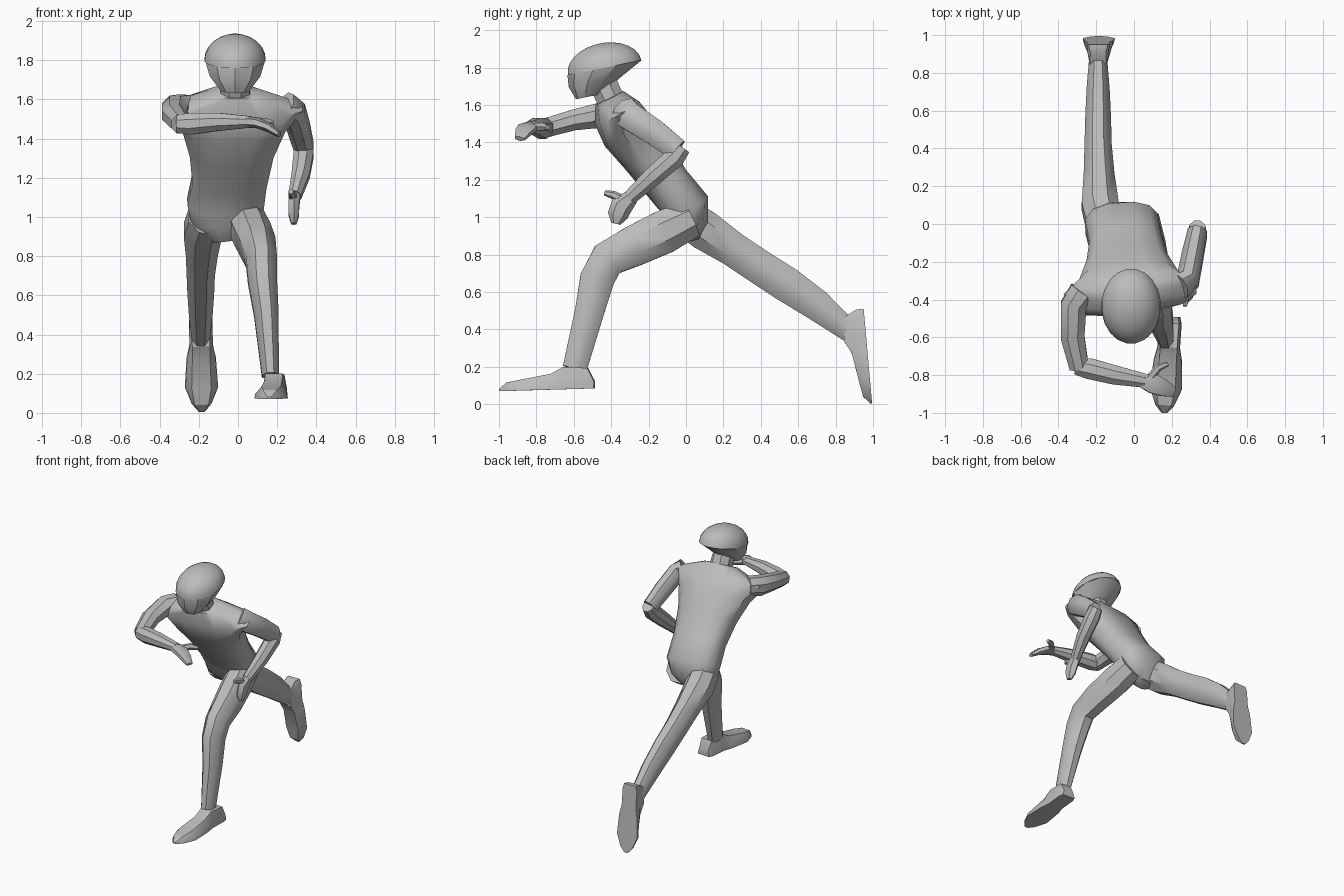
import bpy, bmesh, math
from mathutils import Vector

cube = bpy.data.objects.get("Cube")
if cube:
    bpy.data.objects.remove(cube)

grey = bpy.data.materials.new("plain grey")
grey.use_nodes = True
shade = (0.5, 0.5, 0.5, 1)
grey.diffuse_color = shade
grey.node_tree.nodes["Principled BSDF"].inputs["Base Color"].default_value = shade


def skin(name, rings, angle):
    """Bridge a list of equal rings, cap the ends and smooth the soft edges."""
    bm = bmesh.new()
    loops = [[bm.verts.new(p) for p in ring] for ring in rings]
    n = len(loops[0])
    for low, high in zip(loops, loops[1:]):
        for i in range(n):
            j = (i + 1) % n
            bm.faces.new((low[i], low[j], high[j], high[i]))
    bm.faces.new(loops[0][::-1])
    bm.faces.new(loops[-1])
    bmesh.ops.recalc_face_normals(bm, faces=bm.faces)
    mesh = bpy.data.meshes.new(name)
    bm.to_mesh(mesh)
    bm.free()
    mesh.materials.append(grey)
    obj = bpy.data.objects.new(name, mesh)
    bpy.context.collection.objects.link(obj)
    bpy.ops.object.select_all(action="DESELECT")
    obj.select_set(True)
    bpy.context.view_layer.objects.active = obj
    bpy.ops.object.shade_smooth_by_angle(angle=math.radians(angle))
    return obj


def loft(name, rows, side=(1, 0, 0), n=8, normal=None, twist=0, angle=40, box=1.0):
    """Rows are x, y, z, half width along side, half depth across it."""
    centres = [Vector(r[:3]) for r in rows]
    rings = []
    for k, (x, y, z, w, d) in enumerate(rows):
        ahead = centres[min(k + 1, len(rows) - 1)] - centres[max(k - 1, 0)]
        ahead = Vector(normal) if normal else ahead
        ahead.normalize()
        u = Vector(side) + Vector((0, twist * k / len(rows), 0))
        u = (u - ahead * u.dot(ahead)).normalized()
        v = ahead.cross(u)
        ring = []
        for i in range(n):
            a = math.tau * (i + 0.5) / n
            c, s = math.cos(a), math.sin(a)
            c = math.copysign(abs(c) ** box, c)
            s = math.copysign(abs(s) ** box, s)
            ring.append(centres[k] + u * w * c + v * d * s)
        rings.append(ring)
    return skin(name, rings, angle)


def foot(name, heel, toe, up):
    """Pointed shoe with a flat sole, built from heel to toe."""
    heel, toe, up = Vector(heel), Vector(toe), Vector(up)
    across = (toe - heel).cross(up).normalized()
    rings = []
    for t, sole, top, h in [(0, .05, .04, .04), (.07, .06, .045, .11),
                            (.32, .06, .045, .12), (.45, .075, .045, .085),
                            (.75, .085, .05, .06), (.92, .05, .035, .045),
                            (1, .015, .01, .01)]:
        p = heel.lerp(toe, t)
        outline = [(-sole, 0), (sole, 0), (sole * .95, h * .4),
                   (top, h), (-top, h), (-sole * .95, h * .4)]
        rings.append([p + across * a + up * b for a, b in outline])
    return skin(name, rings, 30)


# Torso, leaning forward with the shoulders turned
loft("torso", [(-.06, .02, .88, .07, .05), (-.07, .01, .96, .17, .11),
               (-.065, 0, 1.06, .2, .13), (-.045, -.1, 1.18, .195, .125),
               (-.035, -.21, 1.33, .22, .135), (-.025, -.31, 1.46, .27, .145),
               (-.02, -.37, 1.56, .36, .125), (-.015, -.41, 1.64, .12, .08)],
     n=12, twist=.15, box=.8)

# Neck and head
loft("neck", [(-.015, -.38, 1.58, .085, .08), (-.015, -.45, 1.73, .075, .08)])
lean = (0, -.2, .98)
jaw = [(-.015, -.52, 1.645, .075, .07), (-.015, -.485, 1.725, .135, .145)]
dome = []
for step in range(7):
    a = math.radians(step * 14)
    rise = .132 * math.sin(a)
    dome.append((-.015, -.435 - .2 * rise, 1.8 + .98 * rise,
                 .158 * math.cos(a), .203 * math.cos(a)))
loft("jaw", jaw + [dome[0]], n=10, normal=lean, angle=30)
loft("skull", dome, n=20, normal=lean, angle=50)

# Leading leg, on the model's left
loft("left_leg", [(.04, .02, .99, .1, .11), (.07, -.12, .92, .105, .125),
                  (.1, -.27, .85, .1, .118), (.12, -.42, .775, .085, .105),
                  (.125, -.475, .67, .08, .1), (.145, -.515, .5, .068, .085),
                  (.165, -.595, .19, .047, .07)])
foot("left_foot", (.195, -.49, .085), (.16, -1, .07), (0, 0, 1))

# Trailing leg, on the model's right
loft("right_leg", [(-.16, 0, 1, .1, .11), (-.18, .1, .93, .105, .115),
                   (-.185, .25, .83, .088, .1), (-.19, .4, .73, .078, .1),
                   (-.19, .54, .64, .074, .102), (-.19, .7, .53, .066, .09),
                   (-.19, .88, .385, .05, .062)])
foot("right_foot", (-.19, .95, .51), (-.185, .995, .005), (0, -.995, -.09))

# Right arm, swung forward with the forearm across the chest
loft("right_upper_arm", [(-.27, -.36, 1.56, .08, .07), (-.32, -.43, 1.55, .075, .075),
                         (-.325, -.6, 1.52, .068, .06), (-.29, -.76, 1.475, .055, .055)])
loft("right_forearm", [(-.31, -.755, 1.475, .045, .05), (-.24, -.765, 1.475, .06, .06),
                       (-.1, -.8, 1.485, .055, .05), (.06, -.83, 1.485, .04, .032)],
     side=(0, 1, 0))
loft("right_hand", [(.04, -.83, 1.485, .04, .03), (.1, -.845, 1.48, .06, .028),
                    (.16, -.87, 1.455, .05, .024), (.21, -.89, 1.42, .03, .014)],
     side=(0, 1, 0), n=6)
loft("right_thumb", [(.08, -.82, 1.48, .025, .022), (.13, -.76, 1.485, .024, .02),
                     (.18, -.74, 1.48, .014, .012)], side=(0, 0, 1), n=6)

# Left arm, bent behind the body
loft("left_upper_arm", [(.24, -.33, 1.57, .07, .08), (.285, -.3, 1.54, .065, .08),
                        (.31, -.17, 1.455, .062, .075), (.335, -.045, 1.36, .055, .065)])
loft("left_forearm", [(.335, -.02, 1.375, .045, .05), (.335, -.06, 1.32, .055, .06),
                      (.32, -.18, 1.215, .05, .055), (.29, -.3, 1.105, .035, .042)])
loft("left_hand", [(.29, -.29, 1.11, .032, .04), (.285, -.345, 1.06, .032, .06),
                   (.285, -.365, 1.01, .03, .055), (.285, -.375, .965, .016, .025)], n=6)
loft("left_thumb", [(.285, -.33, 1.09, .022, .025), (.275, -.39, 1.12, .02, .022),
                    (.27, -.435, 1.13, .012, .014)], n=6)
